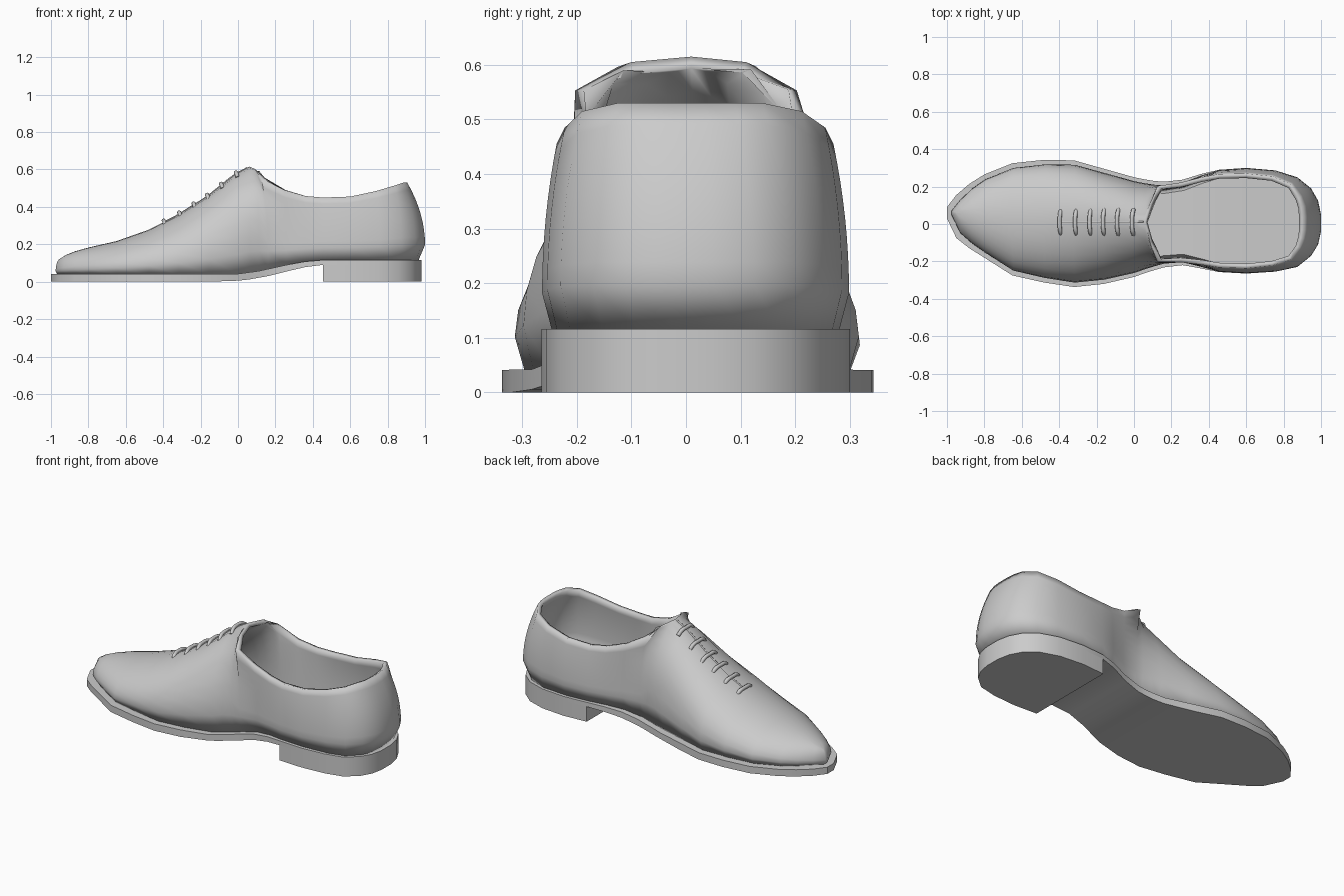
import bpy, bmesh, math

if "Cube" in bpy.data.objects:
    bpy.data.objects.remove(bpy.data.objects["Cube"])

# Sole outline stations, toe to heel: x, y on +y side, y on -y side
SOLE = [(-1, .09, .03), (-.95, .155, -.075), (-.88, .215, -.13), (-.8, .265, -.18),
        (-.65, .325, -.275), (-.48, .343, -.313), (-.32, .34, -.337), (-.16, .295, -.32),
        (0, .25, -.283), (.06, .238, -.262), (.11, .23, -.246), (.16, .226, -.232),
        (.26, .237, -.22), (.36, .268, -.238), (.455, .29, -.257), (.6, .30, -.265),
        (.75, .287, -.255), (.86, .25, -.23), (.93, .19, -.17), (.965, .125, -.11),
        (.98, .05, -.04)]

# Top of the upper per station (ridge, then collar rim): x, y+, y-, z
TOP = [(-.945, .06, .06, .125), (-.92, .055, .055, .143), (-.87, .05, .05, .163),
       (-.79, .04, .04, .185), (-.65, .03, .03, .217), (-.48, .02, .02, .277),
       (-.33, .015, .015, .352), (-.17, .012, .012, .452), (-.02, .012, .012, .57),
       (.06, .01, .01, .615), (.088, .11, -.1, .605), (.125, .203, -.203, .553),
       (.25, .222, -.205, .49), (.36, .25, -.217, .458), (.455, .267, -.232, .45),
       (.6, .27, -.237, .455), (.74, .255, -.222, .485), (.84, .212, -.19, .515),
       (.885, .14, -.125, .53), (.9, .09, -.075, .53), (.905, .035, -.03, .53)]


def interp(x, pts):
    for (a, za), (b, zb) in zip(pts, pts[1:]):
        if x <= b:
            return za + (zb - za) * max(0, (x - a) / (b - a))
    return pts[-1][1]


def sole_top(x):
    return interp(x, [(-1, .04), (0, .042), (.11, .057), (.26, .09), (.36, .108), (.455, .116)])


def sole_bottom(x):
    return interp(x, [(-1, 0), (-.05, 0), (.06, .012), (.16, .03), (.26, .055), (.36, .078), (.455, .09)])


def make(name, verts, faces, angle=35):
    me = bpy.data.meshes.new(name)
    me.from_pydata(verts, [], faces)
    bm = bmesh.new()
    bm.from_mesh(me)
    bmesh.ops.remove_doubles(bm, verts=bm.verts, dist=1e-5)
    bm.to_mesh(me)
    bm.free()
    ob = bpy.data.objects.new(name, me)
    bpy.context.collection.objects.link(ob)
    bpy.ops.object.select_all(action='DESELECT')
    ob.select_set(True)
    bpy.context.view_layer.objects.active = ob
    bpy.ops.object.shade_smooth_by_angle(angle=math.radians(angle))
    return ob


def slab(name, stations, bottom, top):
    verts, faces = [], []
    for x, yl, yr in stations:
        verts += [(x, yl, bottom(x)), (x, yr, bottom(x)), (x, yr, top(x)), (x, yl, top(x))]
    for i in range(len(stations) - 1):
        a, b = 4 * i, 4 * i + 4
        for j in range(4):
            k = (j + 1) % 4
            faces.append((a + j, a + k, b + k, b + j))
    n = len(verts)
    faces += [(3, 2, 1, 0), (n - 4, n - 3, n - 2, n - 1)]
    return make(name, verts, faces)


def cord(name, points, radius):
    cu = bpy.data.curves.new(name, 'CURVE')
    cu.dimensions = '3D'
    cu.bevel_depth = radius
    cu.bevel_resolution = 2
    cu.resolution_u = 4
    cu.use_fill_caps = True
    sp = cu.splines.new('BEZIER')
    sp.bezier_points.add(len(points) - 1)
    for bp, p in zip(sp.bezier_points, points):
        bp.co = p
        bp.handle_left_type = bp.handle_right_type = 'AUTO'
    ob = bpy.data.objects.new(name, cu)
    bpy.context.collection.objects.link(ob)


# Sole and heel block
slab("sole", SOLE, sole_bottom, sole_top)
slab("heel_block", SOLE[14:], lambda x: 0, lambda x: .114)

# Upper: one column of points per station and side, foot -> bulge -> ridge or rim
STEPS = 9


def column(i, side):
    sx, y = SOLE[i][0], SOLE[i][side]
    tx, ty, tz = TOP[i][0], TOP[i][side], TOP[i][3]
    inset = interp(sx, [(-1, .028), (.2, .02), (.45, .002), (1, 0)])
    mid = interp(sx, [(-1, .06), (-.8, .035), (-.4, .01), (1, .01)])
    sign = 1 if side == 1 else -1
    mx = sx + interp(sx, [(-1, .025), (-.8, .005), (.6, 0), (.98, .02)])
    my = y - sign * min(inset, abs(y - mid) * .6)
    z0 = sole_top(sx) - .002
    zc = z0 + .2 * (tz - z0)
    # foot ring, tucked in towards the centre line
    fx = mx - interp(sx, [(-1, -.01), (-.8, 0), (.75, 0), (.98, .035)])
    pts = [(fx, my - sign * min(.018, abs(my - mid) * .3), z0)]
    for k in range(STEPS):
        t = k / (STEPS - 1)
        if i <= 10:
            s, c = math.sin(t * math.pi / 2), max(0, math.cos(t * math.pi / 2))
            if k == STEPS - 1:
                c = 0
        else:
            s, c = t, 1 - t * t
        pts.append((tx + (mx - tx) * c, ty + (my - ty) * c, zc + (tz - zc) * s))
    return pts


n = len(SOLE)
cols = [column(i, 1) for i in range(n)] + [column(i, 2) for i in reversed(range(n))]
rows = STEPS + 1
verts = [p for c in cols for p in c]
faces = []
for i in range(2 * n):
    a, b = i * rows, (i + 1) % (2 * n) * rows
    for k in range(rows - 1):
        if i == 2 * n - 1 and k == rows - 2:
            faces.append((a + k, a + k + 1, b + k))      # toe tip closes on the ridge
        else:
            faces.append((a + k, a + k + 1, b + k + 1, b + k))
upper = make("upper", verts, faces, 50)
wall = upper.modifiers.new("wall", 'SOLIDIFY')
wall.thickness = .025
wall.offset = -1

# Laces across the instep, and the closing seam between them
RIDGE = [(t[0], t[3]) for t in TOP[:10]]
for i, x in enumerate([-.395, -.312, -.235, -.163, -.088, -.008]):
    h = interp(x, RIDGE)
    cord("lace_%d" % (i + 1), [(x + .006, -.058, h - .02), (x, -.035, h + .002), (x - .003, .01, h + .007),
                               (x, .055, h + .002), (x + .006, .078, h - .02)], .011)
cord("front_seam", [(x, .012, interp(x, RIDGE) - .001) for x in (-.39, -.33, -.25, -.17, -.1, -.02, .05)], .005)
